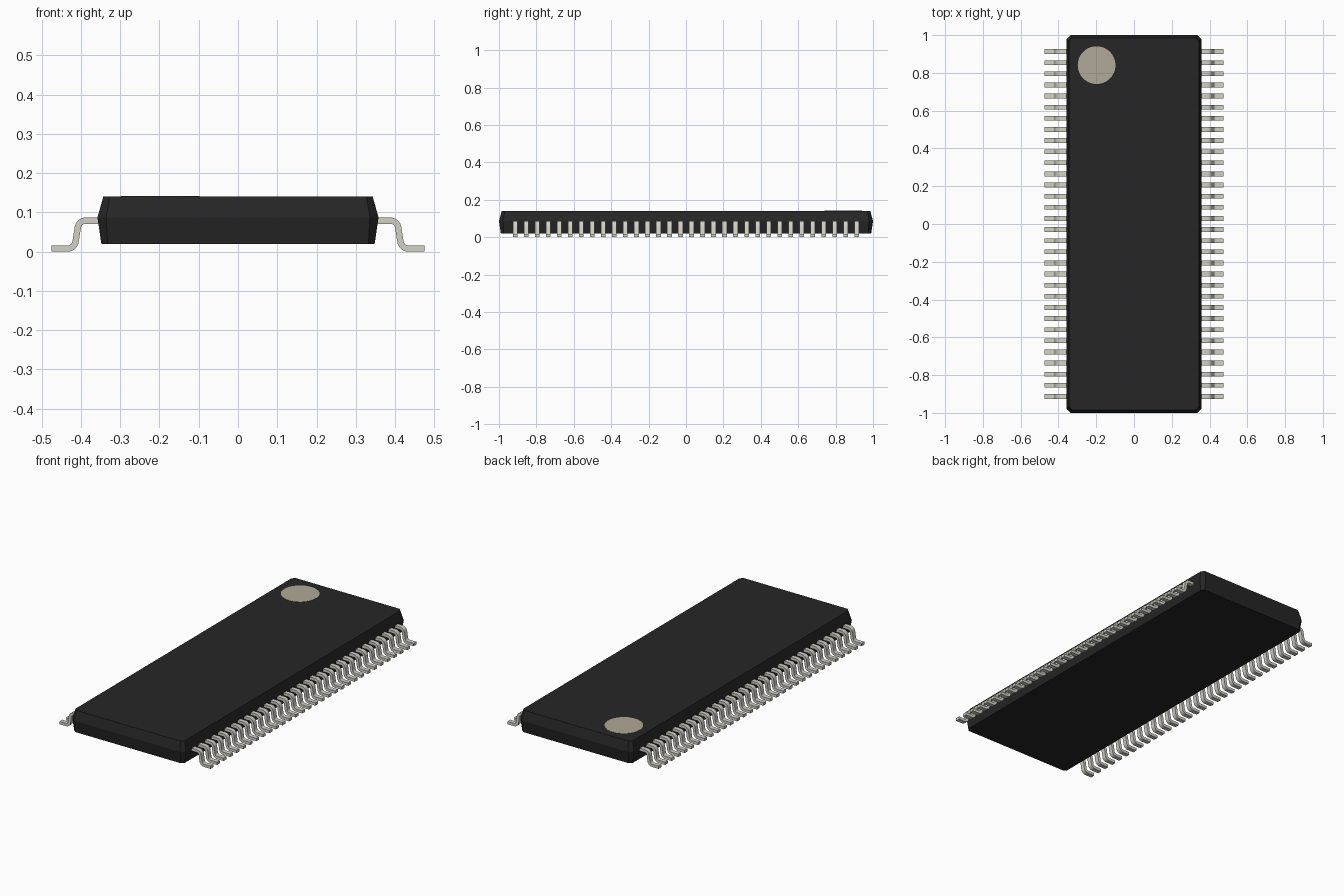
import bpy, bmesh, math
from mathutils import Vector

if "Cube" in bpy.data.objects:
    bpy.data.objects.remove(bpy.data.objects["Cube"], do_unlink=True)


def material(name, rgb, rough=0.6):
    m = bpy.data.materials.new(name)
    m.use_nodes = True
    m.diffuse_color = (*rgb, 1)
    bsdf = m.node_tree.nodes["Principled BSDF"]
    bsdf.inputs["Base Color"].default_value = (*rgb, 1)
    bsdf.inputs["Roughness"].default_value = rough
    return m


BLACK = material("black plastic", (0.0194, 0.0190, 0.0190))
METAL = material("tinned metal", (0.645, 0.638, 0.571))
MARK = material("beige mark", (0.435, 0.398, 0.316))


def add_object(name, bm, mat):
    bmesh.ops.recalc_face_normals(bm, faces=bm.faces)
    mesh = bpy.data.meshes.new(name)
    bm.to_mesh(mesh)
    bm.free()
    mesh.materials.append(mat)
    ob = bpy.data.objects.new(name, mesh)
    bpy.context.collection.objects.link(ob)
    return ob


# Moulded body: chamfered rectangles stacked, widest at the parting line
def chamfered_ring(bm, hx, hy, z, c):
    pts = [(hx, hy - c), (hx - c, hy), (c - hx, hy), (-hx, hy - c),
           (-hx, c - hy), (c - hx, -hy), (hx - c, -hy), (hx, c - hy)]
    return [bm.verts.new((x, y, z)) for x, y in pts]


bm = bmesh.new()
rings = [chamfered_ring(bm, *r) for r in (
    (0.348, 0.990, 0.019, 0.016),
    (0.358, 1.000, 0.087, 0.022),
    (0.343, 0.985, 0.141, 0.016))]
bm.faces.new(rings[0])
bm.faces.new(rings[-1])
for lo, hi in zip(rings, rings[1:]):
    for i in range(8):
        j = (i + 1) % 8
        bm.faces.new((lo[i], lo[j], hi[j], hi[i]))
add_object("chip_body", bm, BLACK)

# Round orientation mark on the top face
bm = bmesh.new()
bmesh.ops.create_cone(bm, cap_ends=True, segments=48, radius1=0.1, radius2=0.1, depth=0.002)
bmesh.ops.translate(bm, verts=bm.verts, vec=(-0.198, 0.841, 0.141))
add_object("orientation_mark", bm, MARK)

# Gull-wing lead: centre line with rounded bends, thickened and extruded
THICK, WIDTH, BEND, STEPS = 0.016, 0.025, 0.020, 6
corners = [Vector(p) for p in ((0.34, 0.079), (0.4055, 0.079), (0.4165, 0.008), (0.475, 0.008))]


def rounded_path(pts):
    path = [(pts[0], (pts[1] - pts[0]).normalized())]
    for a, b, c in zip(pts, pts[1:], pts[2:]):
        d1, d2 = (b - a).normalized(), (c - b).normalized()
        turn = d1.angle_signed(d2) * -1        # counter-clockwise positive
        side = math.copysign(1, turn)
        start = b - d1 * BEND * math.tan(abs(turn) / 2)
        centre = start + Vector((-d1.y, d1.x)) * side * BEND
        for i in range(STEPS + 1):
            t = turn * i / STEPS
            d = Vector((d1.x * math.cos(t) - d1.y * math.sin(t),
                        d1.x * math.sin(t) + d1.y * math.cos(t)))
            path.append((centre - Vector((-d.y, d.x)) * side * BEND, d))
    path.append((pts[-1], (pts[-1] - pts[-2]).normalized()))
    return path


path = rounded_path(corners)


def add_lead(bm, side, y):
    sections = []
    for p, d in path:
        n = Vector((-d.y, d.x)) * THICK / 2
        sections.append([bm.verts.new((side * (p.x + s * n.x), y + w * WIDTH / 2, p.y + s * n.y))
                         for s, w in ((1, 1), (1, -1), (-1, -1), (-1, 1))])
    for a, b in zip(sections, sections[1:]):
        for i in range(4):
            j = (i + 1) % 4
            bm.faces.new((a[i], a[j], b[j], b[i]))
    bm.faces.new(sections[0])
    bm.faces.new(sections[-1])


# A row of leads along each long side
COUNT, REACH = 32, 0.913
for side, name in ((1, "left_leads"), (-1, "right_leads")):
    bm = bmesh.new()
    for k in range(COUNT):
        add_lead(bm, side, -REACH + 2 * REACH * k / (COUNT - 1))
    ob = add_object(name, bm, METAL)
    bpy.ops.object.select_all(action='DESELECT')
    ob.select_set(True)
    bpy.context.view_layer.objects.active = ob
    bpy.ops.object.shade_smooth_by_angle(angle=math.radians(35))
